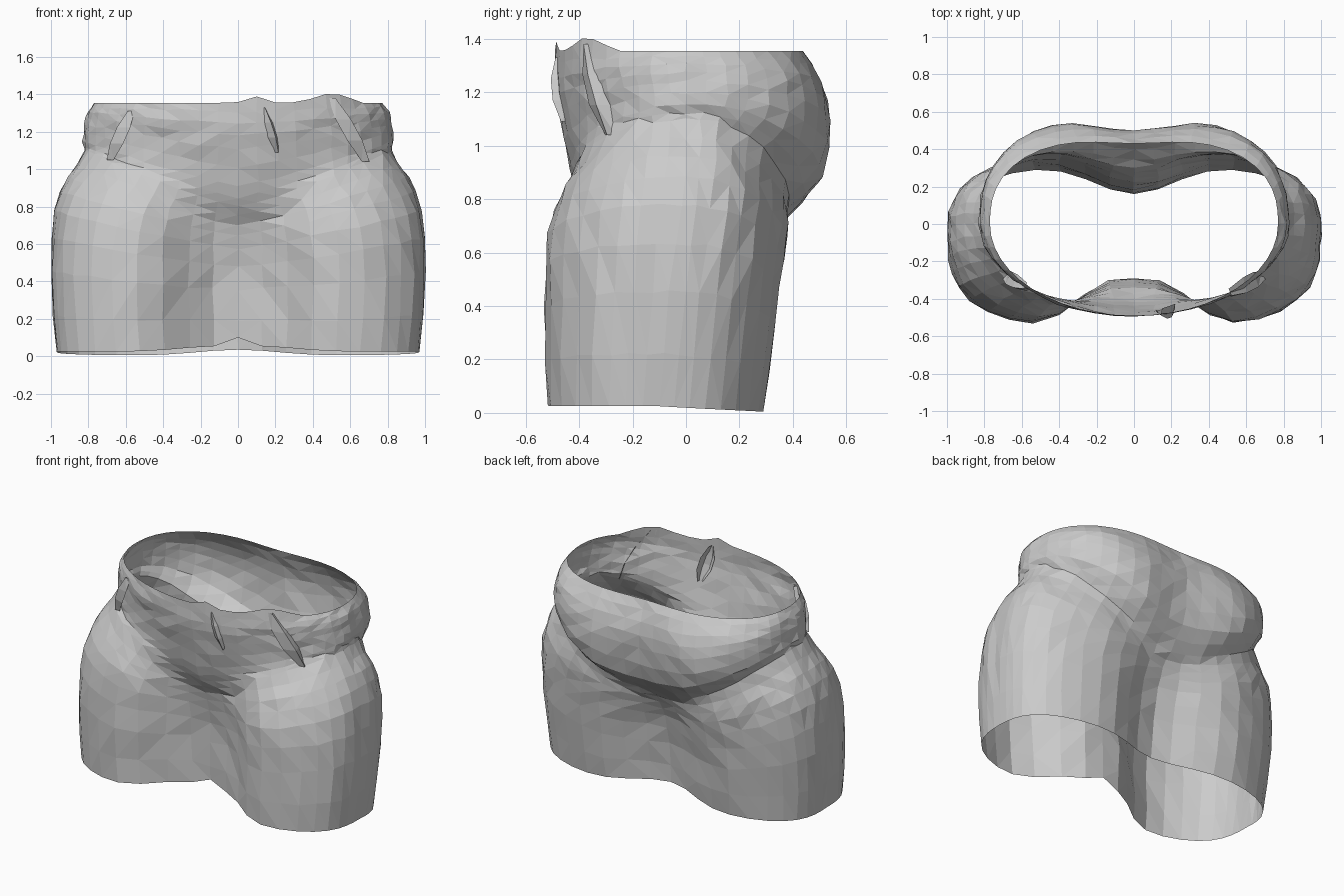
import bpy, bmesh, math, random
from mathutils import Vector

if "Cube" in bpy.data.objects:
    bpy.data.objects.remove(bpy.data.objects["Cube"])

random.seed(4)
SIDES, STEPS = 48, 2

# Section keys from hem (0) over the body crease (1) to the waist rim (2):
# level, half width, centre y, front depth, back depth, front dent, back dent, roundness
KEYS = [
    (0.00, .97, -.10, .465, .425, .275, .165, 2.9),
    (0.40, 1.0, -.06, .515, .425, .285, .185, 2.9),
    (0.70, .98, -.02, .555, .425, .265, .18, 2.7),
    (0.87, .91, 0, .53, .43, .19, .155, 2.5),
    (1.00, .82, 0, .485, .44, .09, .10, 2.2),
    (1.20, .83, 0, .465, .565, .03, .11, 2.0),
    (1.55, .82, 0, .475, .59, 0, .09, 2.0),
    (1.80, .805, 0, .495, .555, 0, .07, 2.0),
    (2.00, .77, 0, .49, .47, 0, .04, 2.0),
]


def in_between(keys, steps):
    """Catmull-Rom between the section keys."""
    out, last = [], len(keys) - 1
    for i in range(last):
        quad = [keys[min(max(i + k, 0), last)] for k in (-1, 0, 1, 2)]
        for s in range(steps):
            t = s / steps
            out.append([.5 * (2 * b + (c - a) * t + (2 * a - 5 * b + 4 * c - d) * t * t
                              + (3 * b - a - 3 * c + d) * t ** 3) for a, b, c, d in zip(*quad)])
    return out + [list(keys[-1])]


def section(level, w, cy, front, back, dent_f, dent_b, n):
    """One ring: rounded oval pressed in at the front and back centre."""
    ring = []
    for i in range(SIDES):
        a = math.tau * i / SIDES
        s, c = math.sin(a), math.cos(a)
        is_front = c > 0
        e = n if is_front else max(n, 2.5)
        r = (abs(s) ** e + abs(c) ** e) ** (-1 / e)
        x, u = w * s * r, min(abs(s * r), 1)
        if is_front:
            press = math.exp(-abs(x / .37) ** 2.8)
            y = cy - front * c * r + dent_f * press
            hem, crease = .025 + .03 * press, .80 + .30 * u ** 1.2
        else:
            press = math.exp(-(x / .31) ** 2)
            y = cy - back * c * r - dent_b * press
            hem, crease = .025 * (1 + c) + .035 * press, .70 + .40 * u ** 1.9
        z = hem + (crease - hem) * level if level < 1 else crease + (1.355 - crease) * (level - 1)
        ring.append(Vector((x, y, z)))
    return ring


def grid_object(name, rows, closed):
    bm = bmesh.new()
    vs = [[bm.verts.new(p) for p in r] for r in rows]
    m = len(rows[0])
    for i in range(len(rows) - 1):
        for j in range(m if closed else m - 1):
            k = (j + 1) % m
            bm.faces.new((vs[i][j], vs[i][k], vs[i + 1][k], vs[i + 1][j]))
    bmesh.ops.triangulate(bm, faces=bm.faces[:], quad_method='SHORT_EDGE')
    me = bpy.data.meshes.new(name)
    bm.to_mesh(me)
    bm.free()
    bpy.context.collection.objects.link(bpy.data.objects.new(name, me))


# Garment body, open at hem and waist
rows = [section(*key) for key in in_between(KEYS, STEPS)]
for r in rows[1:-1]:
    for p in r:
        p += Vector([random.uniform(-.006, .006) for _ in range(3)])
# Ragged front rim and the centre notch in the hem
for p in rows[-1]:
    if p.y < -.25:
        p.z += .05 * math.exp(-((p.x - .5) / .12) ** 2) + .035 * math.exp(-((p.x - .09) / .06) ** 2)
rows[0][0].z = .10
grid_object("garment_body", rows, True)


# Cloth folds: narrow creased ridges at the front of the waist
def fold(name, bottom, top, width, depth):
    strip = []
    for k in range(4):
        p = Vector(bottom).lerp(Vector(top), k / 3)
        out = Vector((p.x, p.y, 0)).normalized()
        side = Vector((-out.y, out.x, 0))
        f = 1 if k in (1, 2) else .35
        strip.append([p - side * width * f - out * .02, p + out * depth * f,
                      p + side * width * f - out * .02])
    grid_object(name, strip, False)


fold("waist_fold_centre", (.21, -.455, 1.09), (.14, -.475, 1.33), .045, .04)
fold("waist_fold_left", (.69, -.29, 1.04), (.51, -.375, 1.38), .06, .04)
fold("waist_fold_right", (-.69, -.29, 1.05), (-.58, -.34, 1.31), .05, .035)
